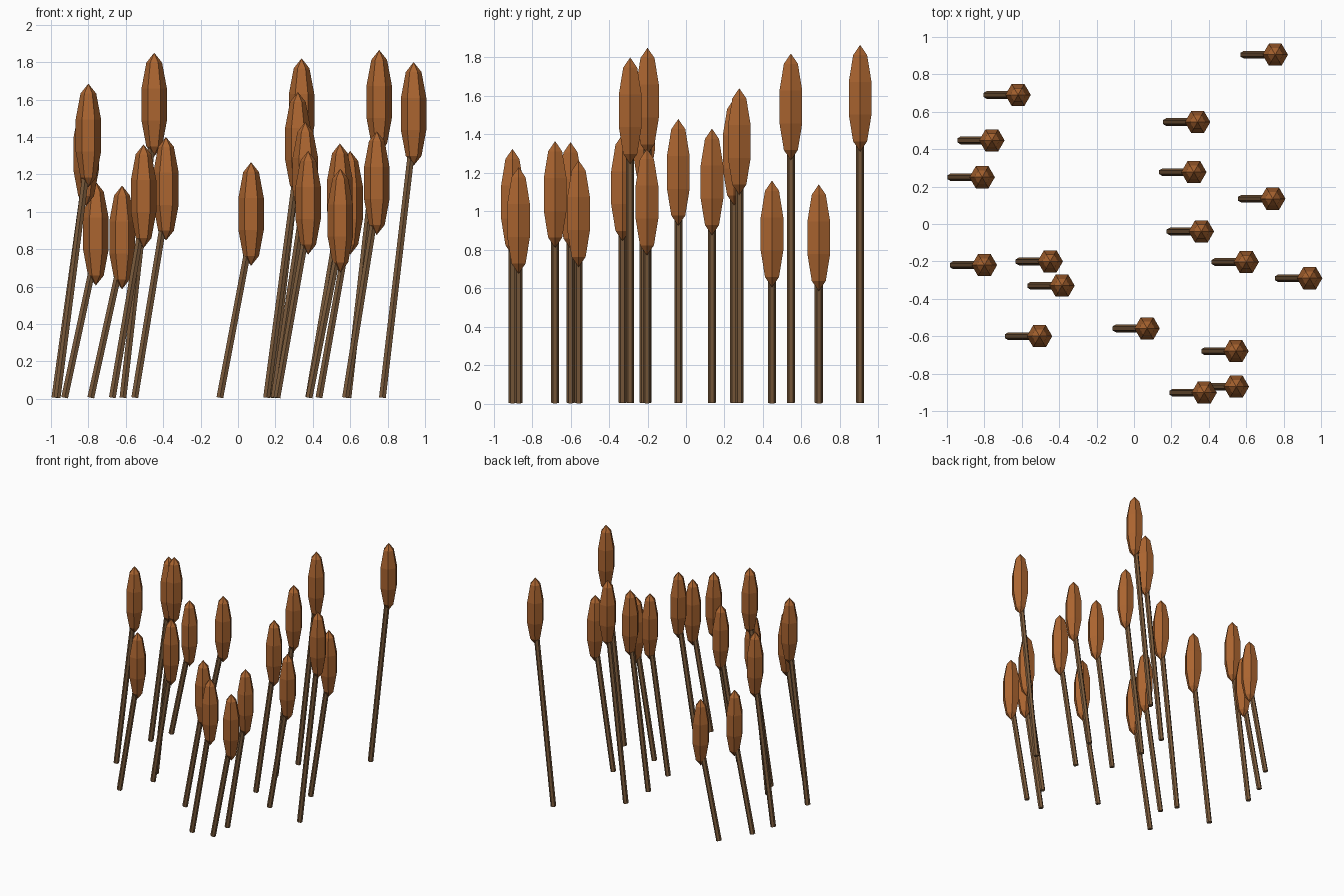
import bpy, math
from mathutils import Vector

if "Cube" in bpy.data.objects:
    bpy.data.objects.remove(bpy.data.objects["Cube"])

LEAN = 0.167      # every stalk leans this far toward +x
HALF = 0.277      # half height of a seed head

# head x, y and top height of each reed
REEDS = [
    (0.755, 0.905, 1.865), (-0.62, 0.69, 1.14), (-0.76, 0.447, 1.16),
    (-0.812, 0.25, 1.585), (0.34, 0.545, 1.82), (0.32, 0.277, 1.64),
    (0.742, 0.135, 1.43), (0.36, -0.04, 1.48), (-0.448, -0.2, 1.85),
    (-0.80, -0.22, 1.685), (-0.385, -0.33, 1.40), (0.60, -0.203, 1.325),
    (0.939, -0.29, 1.80), (-0.505, -0.60, 1.36), (0.07, -0.558, 1.265),
    (0.545, -0.68, 1.365), (0.547, -0.87, 1.23), (0.375, -0.902, 1.325),
]


def material(name, color):
    m = bpy.data.materials.new(name)
    m.diffuse_color = (*color, 1)
    m.use_nodes = True
    m.node_tree.nodes["Principled BSDF"].inputs["Base Color"].default_value = m.diffuse_color
    return m


head_brown = material("head brown", (0.41, 0.13, 0.03))
stem_brown = material("stem brown", (0.20, 0.105, 0.045))


def finish(name, mat):
    ob = bpy.context.object
    ob.name = name
    ob.data.materials.append(mat)
    return ob


for i, (x, y, top) in enumerate(REEDS, 1):
    centre = Vector((x, y, top - HALF))

    # leaning stem, ending hidden inside the head
    foot = Vector((x - LEAN, y, 0.006))
    tip = centre - Vector((0, 0, 0.10))
    axis = tip - foot
    bpy.ops.mesh.primitive_cylinder_add(
        vertices=6, radius=0.021, depth=axis.length, location=(foot + tip) / 2,
        rotation=(0, math.atan2(axis.x, axis.z), 0))
    finish(f"stem_{i}", stem_brown)

    # upright six-sided seed head with vertices toward the front and back
    bpy.ops.mesh.primitive_uv_sphere_add(
        segments=6, ring_count=5, radius=1, location=centre,
        rotation=(0, 0, math.pi / 2))
    head = finish(f"seed_head_{i}", head_brown)
    head.scale = (0.0715, 0.0715, HALF)
